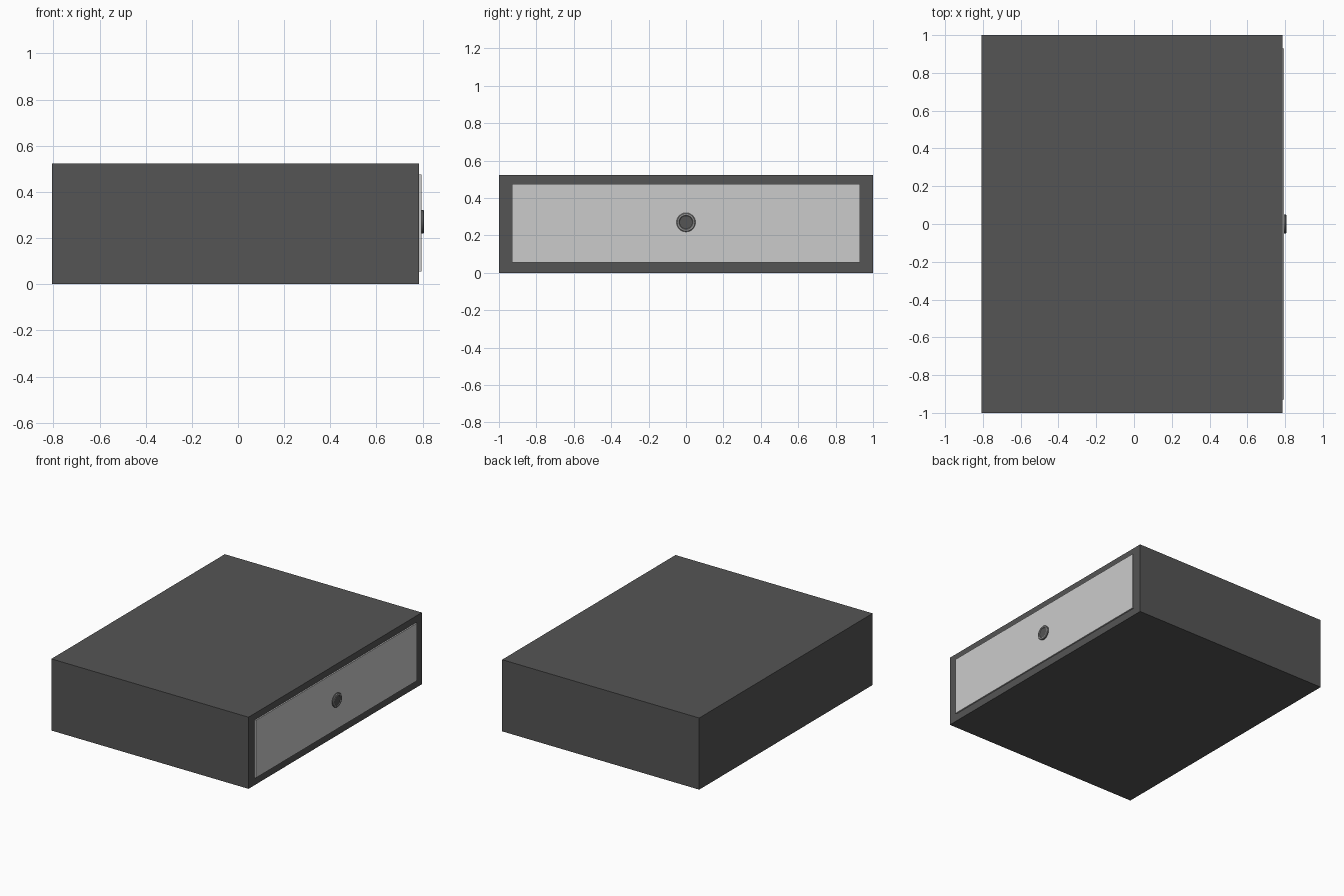
import bpy, bmesh, math
from mathutils import Vector, Matrix

if "Cube" in bpy.data.objects:
    bpy.data.objects.remove(bpy.data.objects["Cube"])

dark = bpy.data.materials.new("dark_finish")
dark.diffuse_color = (0.09, 0.09, 0.09, 1)
dark.use_nodes = True
dark.node_tree.nodes["Principled BSDF"].inputs["Base Color"].default_value = dark.diffuse_color
metal = bpy.data.materials.new("knob_rim_grey")
metal.diffuse_color = (0.3, 0.3, 0.3, 1)
metal.use_nodes = True
metal.node_tree.nodes["Principled BSDF"].inputs["Base Color"].default_value = metal.diffuse_color


def finish(name, bm, mats=()):
    bmesh.ops.recalc_face_normals(bm, faces=bm.faces)
    me = bpy.data.meshes.new(name)
    bm.to_mesh(me)
    bm.free()
    for m in mats:
        me.materials.append(m)
    ob = bpy.data.objects.new(name, me)
    bpy.context.collection.objects.link(ob)
    return ob


def box(name, lo, hi, *mats):
    lo, hi = Vector(lo), Vector(hi)
    bm = bmesh.new()
    bmesh.ops.create_cube(bm, size=1, matrix=Matrix.Translation((lo + hi) / 2)
                          @ Matrix.Diagonal((*(hi - lo), 1)))
    return finish(name, bm, mats)


XB, XF, H = -0.807, 0.785, 0.523     # back, front and height of the case
T, S = 0.055, 0.07                   # board thickness: top/bottom, sides
ZT = H - 0.048

# Case boards
box("case_bottom", (XB, -1, 0), (XF, 1, T), dark)
box("case_top", (XB, -1, ZT), (XF, 1, H), dark)
box("case_back", (XB, -1 + S, T), (XB + S, 1 - S, ZT), dark)
for side, y0, y1 in (("left", -1, -1 + S), ("right", 1 - S, 1)):
    box(f"case_side_{side}", (XB, y0, T), (XF, y1, ZT), dark)

# Drawer front, standing slightly proud of the case
box("drawer_front", (XF - 0.05, -1 + S, T), (0.795, 1 - S, ZT))

# Round knob: lathed profile of (x, radius), with a dished dark centre
profile = [(0.795, 0.051), (0.803, 0.051), (0.807, 0.047),
           (0.807, 0.038), (0.803, 0.035)]
N = 32
bm = bmesh.new()
rings = [[bm.verts.new((x, r * math.cos(2 * math.pi * i / N),
                        0.27 + r * math.sin(2 * math.pi * i / N)))
          for i in range(N)] for x, r in profile]
for k, (a, b) in enumerate(zip(rings, rings[1:])):
    for i in range(N):
        j = (i + 1) % N
        bm.faces.new((a[i], a[j], b[j], b[i])).material_index = 0 if k else 1
bm.faces.new(rings[0]).material_index = 1
bm.faces.new(rings[-1]).material_index = 1
knob = finish("drawer_knob", bm, (metal, dark))
bpy.context.view_layer.objects.active = knob
knob.select_set(True)
bpy.ops.object.shade_smooth_by_angle(angle=math.radians(30))
